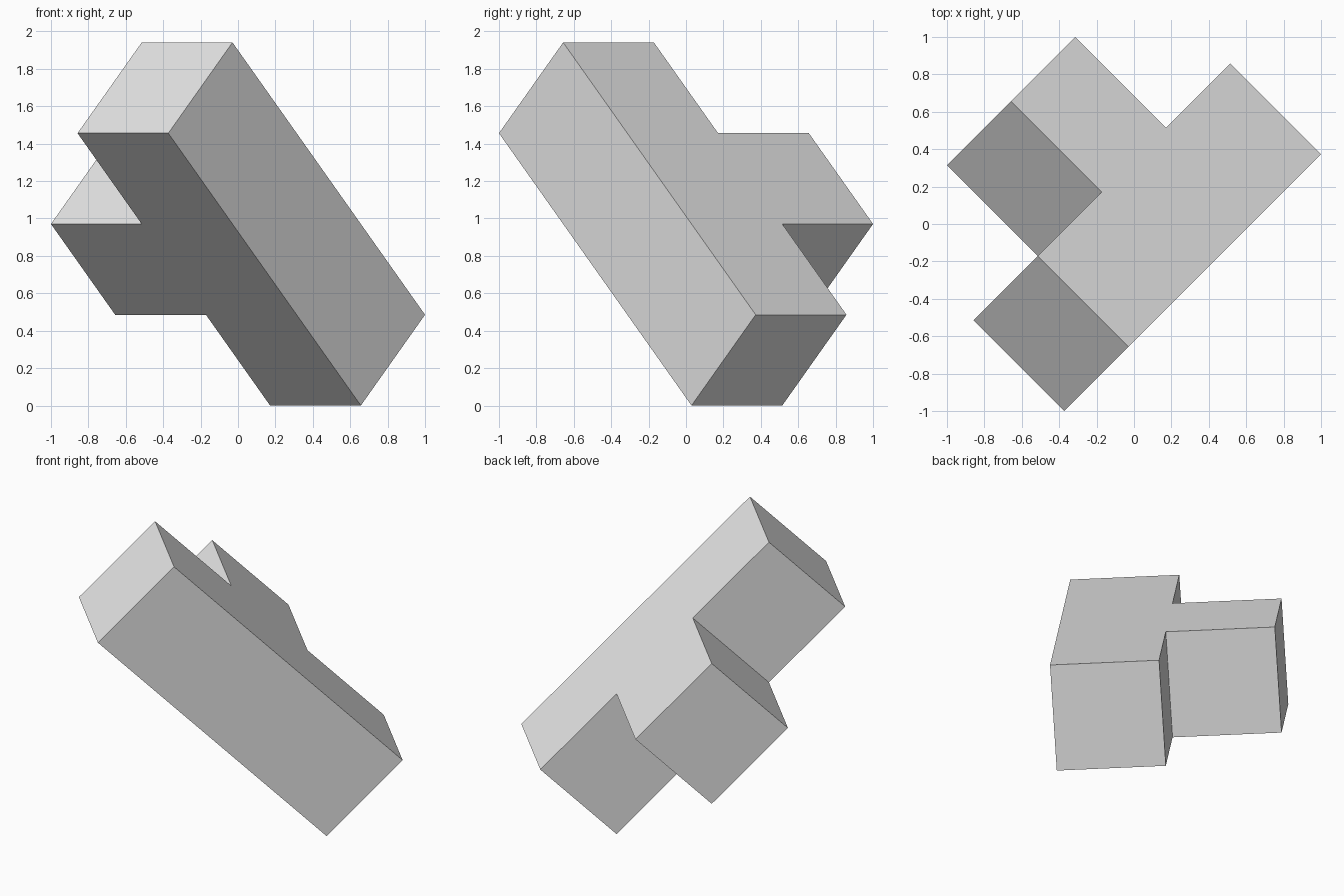
import bpy
import bmesh
from math import sqrt
from mathutils import Vector

cube = bpy.data.objects.get("Cube")
if cube:
    bpy.data.objects.remove(cube, do_unlink=True)

# Single flat colour
grey = bpy.data.materials.new("light_grey")
grey.use_nodes = True
colour = (0.8, 0.8, 0.8, 1)
grey.diffuse_color = colour
grey.node_tree.nodes["Principled BSDF"].inputs["Base Color"].default_value = colour

# Unit steps of the tilted block: along the bar, through its thickness, out to the stub
side = 2 / (1.5 + sqrt(2))
h, d = side / 2, side / sqrt(2)
along = Vector((h, h, -d))
thick = Vector((h, h, d))
out = Vector((-d, d, 0))
corner = Vector((1 - 4 * h, -1, 3 * d))

# T-shaped outline in (along, out) steps, extruded by one thickness
outline = [(0, 0), (3, 0), (3, 1), (2, 1), (2, 2), (1, 2), (1, 1), (0, 1)]
bm = bmesh.new()
face = bm.faces.new([bm.verts.new(corner + along * a + out * b) for a, b in outline])
extruded = bmesh.ops.extrude_face_region(bm, geom=[face], use_keep_orig=True)
top = [g for g in extruded["geom"] if isinstance(g, bmesh.types.BMVert)]
bmesh.ops.translate(bm, verts=top, vec=thick)
bmesh.ops.recalc_face_normals(bm, faces=bm.faces[:])

mesh = bpy.data.meshes.new("t_block")
bm.to_mesh(mesh)
bm.free()
mesh.materials.append(grey)
block = bpy.data.objects.new("t_block", mesh)
bpy.context.collection.objects.link(block)
